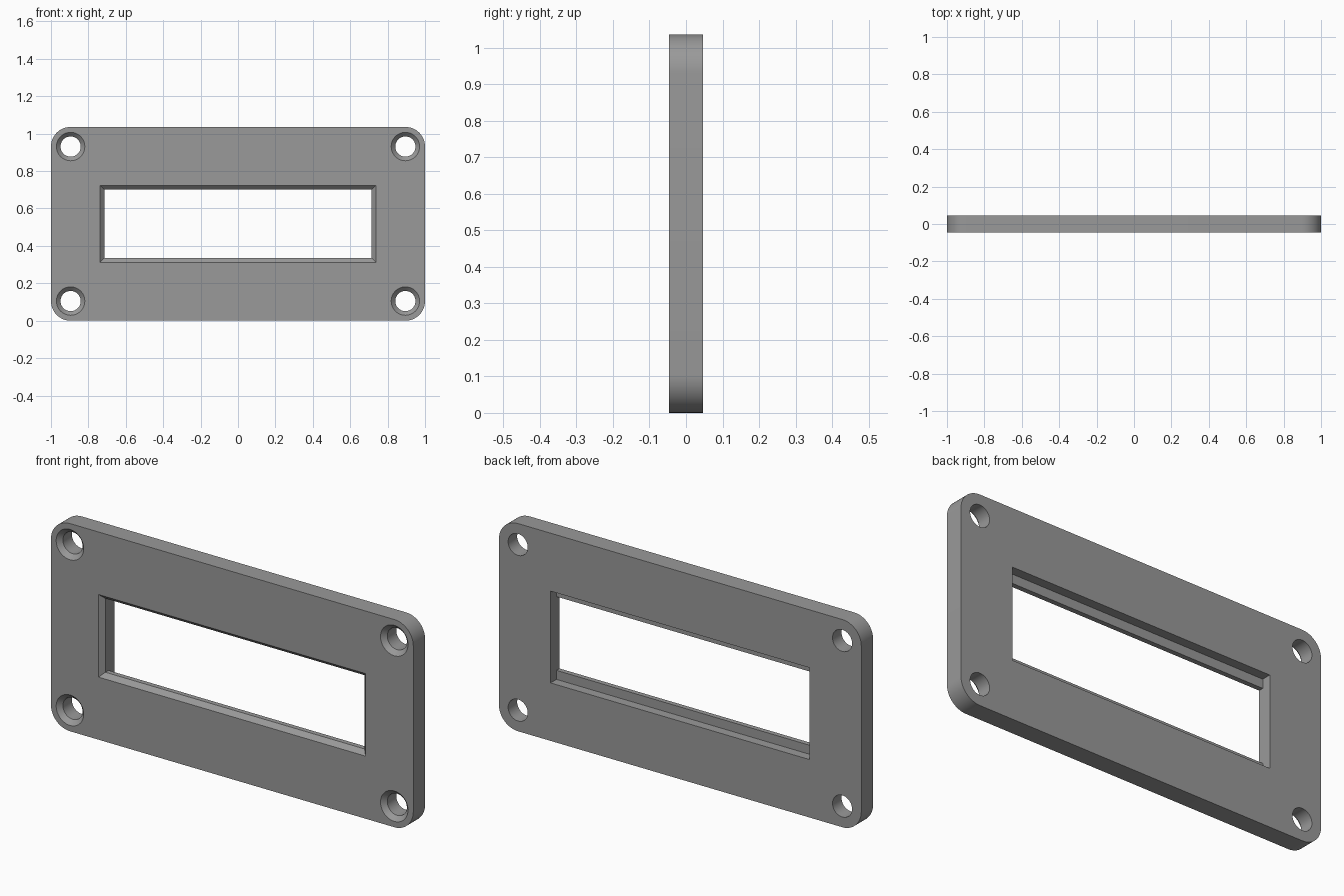
import bpy, bmesh, math

if "Cube" in bpy.data.objects:
    bpy.data.objects.remove(bpy.data.objects["Cube"])

W, H, T = 1.0, 0.518, 0.0465      # half width, half height, half thickness
R = 0.105                         # corner radius, also hole inset
CZ = H                            # height of the plate centre
E = 0.02                          # cutter overshoot


def rect(hx, hz):
    return [(-hx, CZ - hz), (hx, CZ - hz), (hx, CZ + hz), (-hx, CZ + hz)]


def circle(cx, cz, r, n=48):
    return [(cx + r * math.cos(2 * math.pi * i / n),
             cz + r * math.sin(2 * math.pi * i / n)) for i in range(n)]


def rounded_rect(hx, hz, r, n=12):
    pts = []
    for k, (sx, sz) in enumerate([(1, 1), (-1, 1), (-1, -1), (1, -1)]):
        for i in range(n + 1):
            a = math.pi / 2 * (k + i / n)
            pts.append((sx * (hx - r) + r * math.cos(a),
                        CZ + sz * (hz - r) + r * math.sin(a)))
    return pts


def loft(name, sections):
    """Solid through (y, outline) sections, capped at both ends."""
    bm = bmesh.new()
    rings = [[bm.verts.new((x, y, z)) for x, z in pts] for y, pts in sections]
    n = len(rings[0])
    for a, b in zip(rings, rings[1:]):
        for i in range(n):
            j = (i + 1) % n
            bm.faces.new((a[i], a[j], b[j], b[i]))
    bm.faces.new(rings[0])
    bm.faces.new(rings[-1])
    bmesh.ops.recalc_face_normals(bm, faces=bm.faces)
    mesh = bpy.data.meshes.new(name)
    bm.to_mesh(mesh)
    bm.free()
    ob = bpy.data.objects.new(name, mesh)
    bpy.context.collection.objects.link(ob)
    return ob


# Rounded plate
plate = loft("bezel_plate", [(-T, rounded_rect(W, H, R)), (T, rounded_rect(W, H, R))])

# Window with a chamfered front edge
B = 0.022
cutters = [loft("window_cutter", [
    (-T - E, rect(0.715 + B + E, 0.184 + B + E)),
    (-T + B, rect(0.715, 0.184)),
    (T + E, rect(0.715, 0.184))])]

# Rear rebate above and below the window
cutters.append(loft("rebate_cutter", [(0.0, rect(0.715, 0.229)), (T + E, rect(0.715, 0.229))]))

# Countersunk screw holes
for sx in (-1, 1):
    for sz in (-1, 1):
        x, z = sx * (W - R), CZ + sz * (H - R)
        cutters.append(loft("screw_hole_cutter", [
            (-T - E, circle(x, z, 0.054 + B + E)),
            (-T + B, circle(x, z, 0.054)),
            (T + E, circle(x, z, 0.054))]))

# Cut the openings
bpy.context.view_layer.objects.active = plate
plate.select_set(True)
for c in cutters:
    mod = plate.modifiers.new("cut", 'BOOLEAN')
    mod.operation = 'DIFFERENCE'
    mod.solver = 'EXACT'
    mod.object = c
    bpy.ops.object.modifier_apply(modifier=mod.name)
    bpy.data.objects.remove(c)

# Single grey finish
grey = bpy.data.materials.new("grey_plastic")
grey.diffuse_color = (0.32, 0.32, 0.32, 1)
grey.use_nodes = True
grey.node_tree.nodes["Principled BSDF"].inputs["Base Color"].default_value = grey.diffuse_color
plate.data.materials.clear()
plate.data.materials.append(grey)
bpy.ops.object.shade_smooth_by_angle(angle=math.radians(30))
